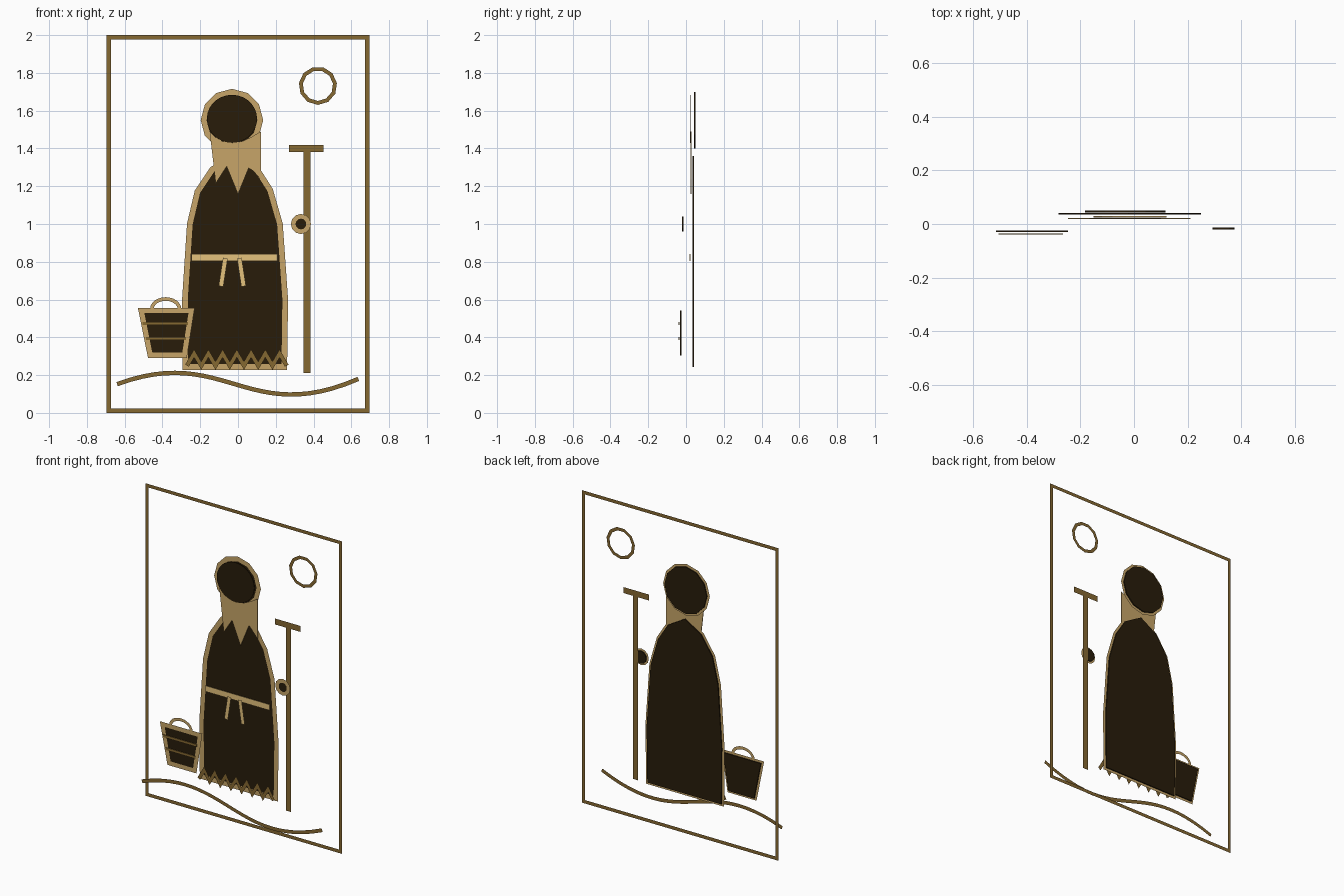
import bpy, bmesh
from math import sin, cos, pi
from mathutils import Vector

cube = bpy.data.objects.get("Cube")
if cube:
    bpy.data.objects.remove(cube, do_unlink=True)


def material(name, rgb):
    m = bpy.data.materials.new(name)
    m.use_nodes = True
    m.diffuse_color = (*rgb, 1)
    m.node_tree.nodes["Principled BSDF"].inputs["Base Color"].default_value = (*rgb, 1)
    return m


DARK = material("dark_brown", (0.021, 0.0115, 0.003))
TAN = material("tan", (0.57, 0.375, 0.138))
BRONZE = material("bronze_brown", (0.235, 0.138, 0.031))
GOLD = material("pale_gold", (0.78, 0.54, 0.2))


def add_object(name, bm, mat):
    me = bpy.data.meshes.new(name)
    bm.to_mesh(me)
    bm.free()
    me.materials.append(mat)
    ob = bpy.data.objects.new(name, me)
    bpy.context.collection.objects.link(ob)
    return ob


def sheet(name, pts, y, mat, thick=0.007):
    """Thin filled panel standing in the xz plane."""
    bm = bmesh.new()
    face = bm.faces.new([bm.verts.new((x, y - thick / 2, z)) for x, z in pts])
    face.normal_update()
    if face.normal.y > 0:
        face.normal_flip()
    back = bmesh.ops.extrude_face_region(bm, geom=[face], use_keep_orig=True)["geom"]
    moved = [v for v in back if isinstance(v, bmesh.types.BMVert)]
    bmesh.ops.translate(bm, verts=moved, vec=(0, thick, 0))
    bmesh.ops.recalc_face_normals(bm, faces=bm.faces)
    return add_object(name, bm, mat)


def stroke(name, pts, width, y, mat, closed=False):
    """Flat mitred ribbon that follows a path in the xz plane."""
    pts = [Vector(p) for p in pts]
    n = len(pts)
    bm = bmesh.new()
    pairs = []
    for i, p in enumerate(pts):
        before = pts[i - 1] if closed or i else None
        after = pts[(i + 1) % n] if closed or i < n - 1 else None
        d1 = (p - before).normalized() if before else (after - p).normalized()
        d2 = (after - p).normalized() if after else d1
        n1, n2 = Vector((-d1.y, d1.x)), Vector((-d2.y, d2.x))
        mitre = (n1 + n2).normalized()
        off = mitre * (width / 2 / max(mitre.dot(n1), 0.35))
        pairs.append([bm.verts.new((q.x, y, q.y)) for q in (p + off, p - off)])
    for i in range(n if closed else n - 1):
        (a, b), (c, d) = pairs[i], pairs[(i + 1) % n]
        face = bm.faces.new((a, b, d, c))
        face.normal_update()
        if face.normal.y > 0:
            face.normal_flip()
    return add_object(name, bm, mat)


def outlined(name, pts, width, y, lift=0.006):
    """Dark panel with a tan border in front of it."""
    sheet(name + "_fill", pts, y, DARK)
    stroke(name + "_border", pts, width, y - lift, TAN, closed=True)


def ellipse(cx, cz, rx, rz, sides, start=0.0):
    return [(cx + rx * cos(start + 2 * pi * i / sides),
             cz + rz * sin(start + 2 * pi * i / sides)) for i in range(sides)]


# Picture frame and sun ring at the back
F = 0.684
stroke("frame", [(-F, 0.011), (F, 0.011), (F, 1.989), (-F, 1.989)], 0.022, 0.058, BRONZE, True)
stroke("sun_ring", ellipse(0.423, 1.732, 0.091, 0.091, 11, -pi / 2), 0.02, 0.056, BRONZE, True)

# Head, with a rounder face in front
outlined("head", ellipse(-0.032, 1.55, 0.15, 0.15, 12), 0.03, 0.047)
sheet("face", ellipse(-0.032, 1.557, 0.133, 0.127, 28), 0.022, DARK, 0.002)

# Robe
robe = [(-0.278, 0.243), (-0.281, 0.6), (-0.255, 1.0), (-0.215, 1.17), (-0.135, 1.29),
        (-0.02, 1.36), (0.1, 1.29), (0.17, 1.18), (0.222, 1.0), (0.25, 0.6), (0.245, 0.243)]
outlined("robe", robe, 0.03, 0.038)

# Neck scarf with a pointed lower edge and a hollow under the head
scarf = [(-0.15, 1.49), (-0.12, 1.46), (-0.08, 1.437), (-0.03, 1.43), (0.02, 1.437),
         (0.07, 1.46), (0.121, 1.49), (0.121, 1.235), (0.06, 1.305), (0, 1.158),
         (-0.06, 1.305), (-0.118, 1.215)]
sheet("neck_scarf", scarf, 0.027, TAN, 0.004)

# Belt and its two hanging ends
sheet("belt", [(-0.245, 0.803), (0.21, 0.803), (0.21, 0.84), (-0.245, 0.84)], 0.021, GOLD, 0.004)
for name, x, dx in (("right", -0.067, -0.023), ("left", 0.007, 0.023)):
    stroke(name + "_belt_end", [(x, 0.82), (x + dx, 0.67)], 0.025, 0.008, GOLD)

# Zigzag hem
hem = [(-0.27 + 0.0377 * i, 0.315 if i % 2 else 0.25) for i in range(15)]
stroke("hem_zigzag", hem, 0.022, -0.01, BRONZE)

# Staff with a crossbar and the hand holding it
stroke("staff_pole", [(0.365, 0.21), (0.365, 1.4)], 0.036, -0.01, BRONZE)
stroke("staff_crossbar", [(0.27, 1.4), (0.452, 1.4)], 0.038, -0.011, BRONZE)
outlined("hand", ellipse(0.333, 1.0, 0.041, 0.041, 12), 0.024, -0.017)

# Basket with slats and a handle
outlined("basket", [(-0.513, 0.542), (-0.246, 0.542), (-0.283, 0.305), (-0.465, 0.305)], 0.028, -0.027)
for i, (x0, x1, z) in enumerate(((-0.505, -0.265, 0.472), (-0.487, -0.275, 0.394))):
    slat = [(x0, z - 0.008), (x1, z - 0.008), (x1, z + 0.008), (x0, z + 0.008)]
    sheet(f"basket_slat_{i + 1}", slat, -0.037, BRONZE, 0.004)
arch = [(-0.383 + 0.073 * cos(pi * i / 12), 0.55 + 0.053 * sin(pi * i / 12)) for i in range(13)]
stroke("basket_handle", arch, 0.019, -0.03, TAN)

# Rolling ground line in front, as a cubic curve
ends = [Vector(p) for p in ((-0.64, 0.152), (-0.07, 0.364), (0.05, -0.076), (0.637, 0.18))]
ground = []
for i in range(25):
    t = i / 24
    s = 1 - t
    ground.append(ends[0] * s**3 + ends[1] * 3 * t * s * s + ends[2] * 3 * t * t * s + ends[3] * t**3)
stroke("ground_line", ground, 0.023, -0.058, BRONZE)
